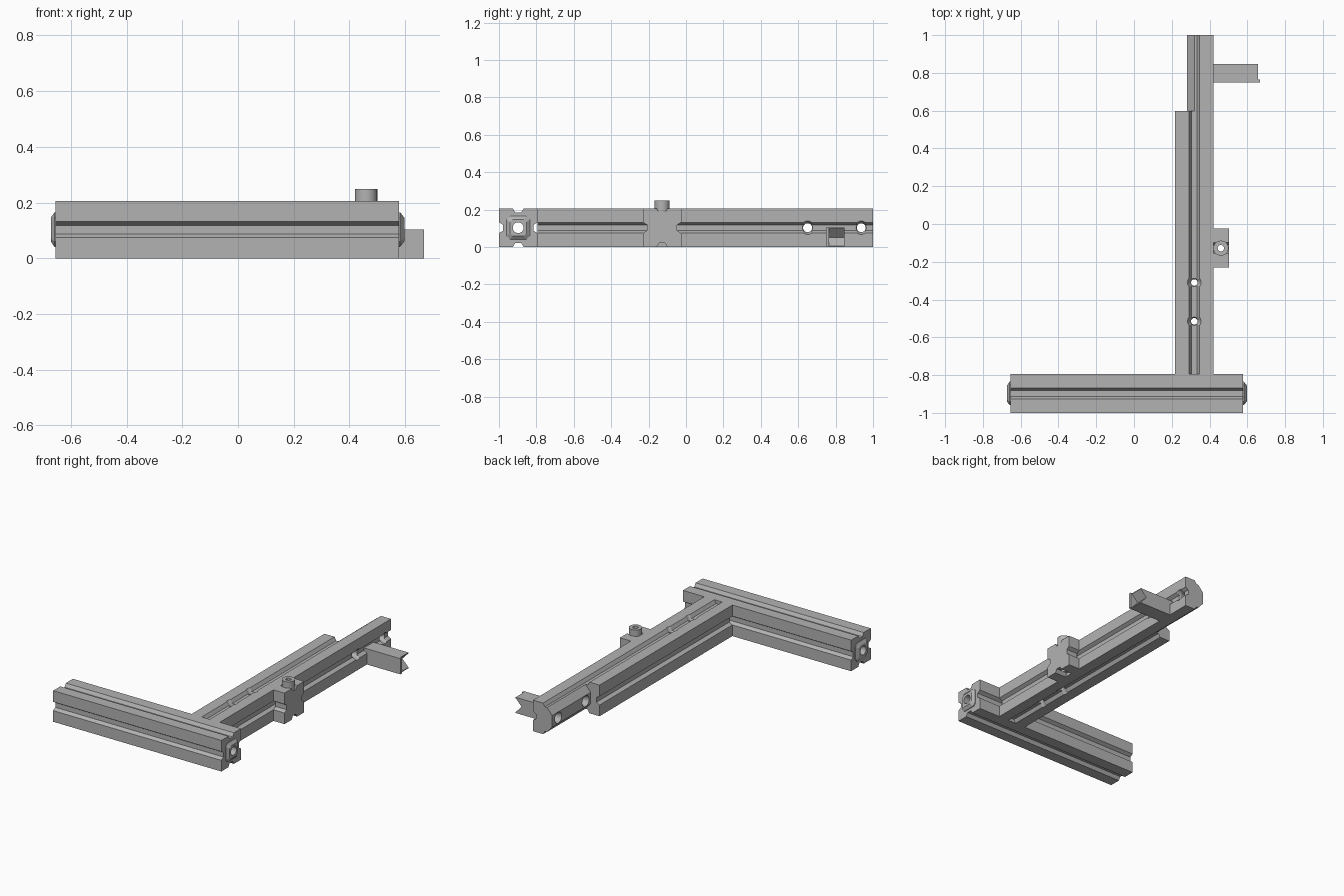
import bpy, bmesh
from math import sin, cos, pi

if "Cube" in bpy.data.objects:
    bpy.data.objects.remove(bpy.data.objects["Cube"], do_unlink=True)

GREY = (0.45, 0.45, 0.45, 1)
mat = bpy.data.materials.new("plain grey")
mat.use_nodes = True
mat.diffuse_color = GREY
mat.node_tree.nodes["Principled BSDF"].inputs["Base Color"].default_value = GREY

H = 0.103          # half width of the square rail section, also its centre height
MOUTH, FLOOR, DEPTH = 0.029, 0.0155, 0.022


def place(axis, a, u, v):
    return {"x": (a, u, v), "y": (u, a, v), "z": (u, v, a)}[axis]


def loft(name, axis, sections):
    """Skin a list of (position, outline) sections along an axis and cap the ends."""
    bm = bmesh.new()
    rings = [[bm.verts.new(place(axis, a, u, v)) for u, v in pts] for a, pts in sections]
    n = len(rings[0])
    for r, s in zip(rings, rings[1:]):
        for i in range(n):
            j = (i + 1) % n
            bm.faces.new((r[i], r[j], s[j], s[i]))
    bm.faces.new(rings[0])
    bm.faces.new(rings[-1])
    bmesh.ops.recalc_face_normals(bm, faces=bm.faces)
    mesh = bpy.data.meshes.new(name)
    bm.to_mesh(mesh)
    bm.free()
    mesh.materials.append(mat)
    ob = bpy.data.objects.new(name, mesh)
    bpy.context.collection.objects.link(ob)
    return ob


def prism(name, axis, start, end, pts):
    return loft(name, axis, [(start, pts), (end, pts)])


def circle(u, v, r, n=24):
    return [(u + r * cos(2 * pi * i / n), v + r * sin(2 * pi * i / n)) for i in range(n)]


def rail_outline(cu):
    """Square section with a tapered groove in the middle of each side."""
    side = [(-H, H), (-MOUTH, H), (-FLOOR, H - DEPTH), (FLOOR, H - DEPTH), (MOUTH, H)]
    pts = []
    for _ in range(4):
        pts += side
        side = [(v, -u) for u, v in side]
    return [(cu + u, H + v) for u, v in pts]


def cut(target, cutter):
    """Subtract the cutter, then remove it."""
    cutter.hide_render = True
    mod = target.modifiers.new("cut", "BOOLEAN")
    mod.operation, mod.solver, mod.object = "DIFFERENCE", "EXACT", cutter
    bpy.context.view_layer.objects.active = target
    bpy.ops.object.modifier_apply(modifier=mod.name)
    bpy.data.objects.remove(cutter, do_unlink=True)


def countersunk(axis, u, v, low, high, r, wide, sink):
    """Round drill with a cone at both ends."""
    spans = [(low - 0.02, wide), (low, wide), (low + sink, r),
             (high - sink, r), (high, wide), (high + 0.02, wide)]
    return loft("drill", axis, [(a, circle(u, v, rad)) for a, rad in spans])


# Cross rail with its end caps and a bore along its full length
X0, X1, YC = -0.655, 0.578, -0.897
cross = prism("cross_rail", "x", X0, X1, rail_outline(YC))


def cap_outline(h):
    c = h * 0.7
    pts = [(-h, -c), (-c, -h), (c, -h), (h, -c), (h, c), (c, h), (-c, h), (-h, c)]
    return [(YC + u, H + v) for u, v in pts]


left_cap = loft("left_end_cap", "x", [
    (X1 - 0.01, cap_outline(0.062)), (X1 + 0.004, cap_outline(0.062)),
    (X1 + 0.019, cap_outline(0.043))])
right_cap = loft("right_end_cap", "x", [
    (X0 + 0.01, cap_outline(0.062)), (X0 - 0.004, cap_outline(0.062)),
    (X0 - 0.017, cap_outline(0.043))])
for part in (cross, left_cap, right_cap):
    cut(part, prism("bore", "x", -0.8, 0.8, circle(YC, H, 0.029)))

# Long rail: full section, then the half section with a bevelled tongue
XC, SPLIT = 0.319, 0.597
beam = prism("long_rail", "y", YC + H, SPLIT, rail_outline(XC))
for y in (-0.31, -0.515):
    cut(beam, countersunk("z", XC, y, 0, 2 * H, 0.017, 0.036, 0.03))

right_half = [(u, v) for u, v in rail_outline(XC) if u > XC]
tongue = [(XC, DEPTH), (XC - 0.038, H - 0.038), (XC - 0.038, H + 0.038), (XC, 2 * H - DEPTH)]
half = prism("half_rail", "y", SPLIT, 1.0, right_half + tongue)
for y in (0.65, 0.937):
    cut(half, countersunk("x", y, H, XC - 0.038, XC + H, 0.024, 0.036, 0.03))

# Side stub with a round post on top
STUB_X, STUB_Y = 0.46, -0.128
stub = prism("side_stub", "x", XC + H, 0.503, rail_outline(STUB_Y))
post = prism("post", "z", 2 * H - DEPTH - 0.004, 0.248, circle(STUB_X, STUB_Y, 0.04))
for part in (stub, post):
    cut(part, prism("bore", "z", -0.1, 0.4, circle(STUB_X, STUB_Y, 0.017)))

# Side arm with a notched tip and a thin solid plate along its front
ARM_IN, ARM_TOP = 0.40, 0.104
arm_profile = [(ARM_IN, 0), (0.656, 0), (0.656, 0.005), (0.612, 0.052),
               (0.656, 0.099), (0.656, ARM_TOP), (ARM_IN, ARM_TOP)]
prism("side_arm", "y", 0.764, 0.848, arm_profile)
prism("arm_front_plate", "y", 0.748, 0.764,
      [(ARM_IN, 0), (0.667, 0), (0.667, ARM_TOP), (ARM_IN, ARM_TOP)])

# Smooth only the round post
bpy.ops.object.select_all(action="DESELECT")
post.select_set(True)
bpy.context.view_layer.objects.active = post
bpy.ops.object.shade_smooth_by_angle()
